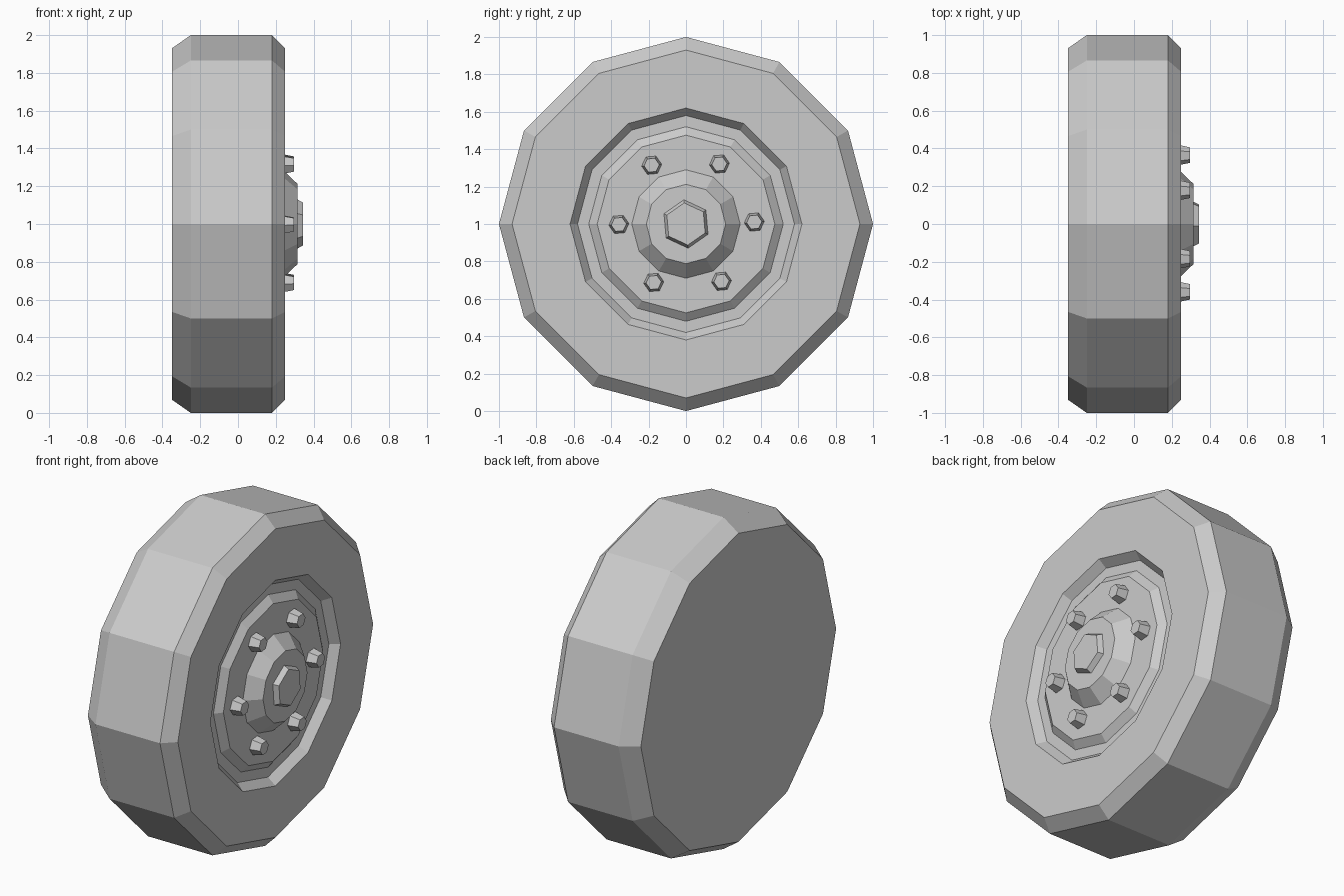
import bpy, bmesh
from math import sin, cos, pi, radians

if "Cube" in bpy.data.objects:
    bpy.data.objects.remove(bpy.data.objects["Cube"])

AXLE_Z = 1.0


def lathe(name, profile, sides=12, start=pi / 2, y=0.0, z=AXLE_Z, cap_first=False, cap_last=False):
    """Revolve (x, radius) points around an axis parallel to x."""
    bm = bmesh.new()
    rings = [[bm.verts.new((x, y + r * cos(start + 2 * pi * i / sides),
                            z + r * sin(start + 2 * pi * i / sides)))
              for i in range(sides)] for x, r in profile]
    for a, b in zip(rings, rings[1:]):
        for i in range(sides):
            j = (i + 1) % sides
            bm.faces.new((a[i], a[j], b[j], b[i]))
    if cap_first:
        bm.faces.new(rings[0][::-1])
    if cap_last:
        bm.faces.new(rings[-1])
    me = bpy.data.meshes.new(name)
    bm.to_mesh(me)
    bm.free()
    ob = bpy.data.objects.new(name, me)
    bpy.context.collection.objects.link(ob)
    return ob


# Tyre: closed back, bevelled tread, front wall sloping into the rim groove
lathe("tyre", [(-0.35, 0.93), (-0.25, 1.0), (0.18, 1.0), (0.25, 0.93),
               (0.25, 0.62), (0.20, 0.58)], cap_first=True)

# Rim: groove floor, raised disc and stepped hub
lathe("rim", [(0.20, 0.58), (0.20, 0.52), (0.235, 0.475), (0.235, 0.29),
              (0.315, 0.212)], cap_last=True)

# Hexagonal axle cap
lathe("axle_cap", [(0.315, 0.13), (0.345, 0.113)], sides=6, start=radians(95), cap_last=True)

# Six tapered hexagonal wheel nuts
for k in range(6):
    a = radians(60 * k + 1)
    lathe(f"wheel_nut_{k + 1}", [(0.235, 0.054), (0.297, 0.041)], sides=6, start=a + radians(4),
          y=0.003 + 0.362 * cos(a), z=AXLE_Z + 0.004 + 0.362 * sin(a), cap_last=True)
